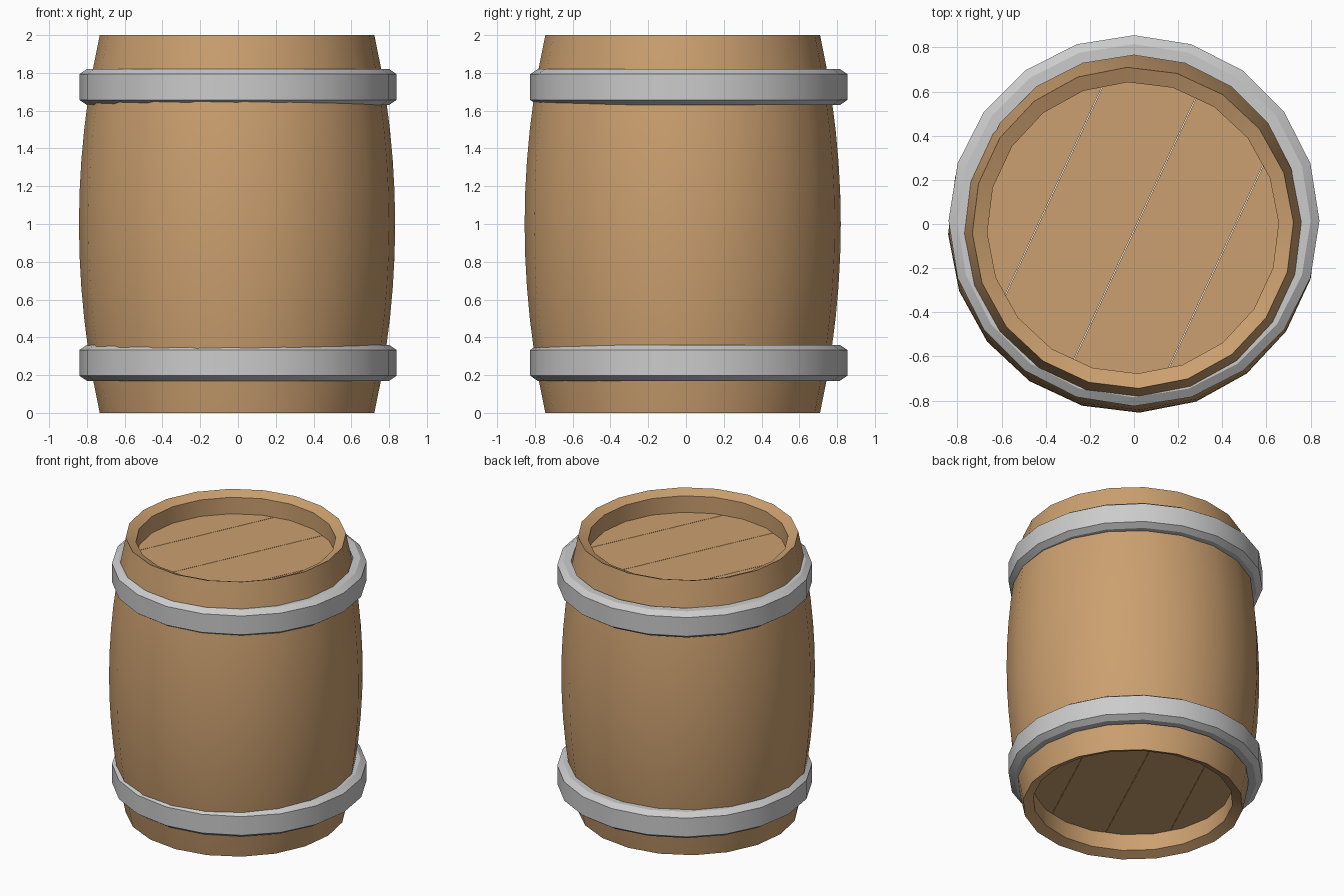
import bpy, bmesh, math
from mathutils import Vector

if "Cube" in bpy.data.objects:
    bpy.data.objects.remove(bpy.data.objects["Cube"])

SIDES = 20
TURN = math.radians(2)
CENTRE = Vector((-0.005, -0.0175, 0))

wood = bpy.data.materials.new("wood")
wood.diffuse_color = (0.60, 0.35, 0.16, 1)
wood.use_nodes = True
wood.node_tree.nodes["Principled BSDF"].inputs["Base Color"].default_value = wood.diffuse_color


def add_object(name, bm, material=None):
    bmesh.ops.recalc_face_normals(bm, faces=bm.faces[:])
    mesh = bpy.data.meshes.new(name)
    bm.to_mesh(mesh)
    bm.free()
    obj = bpy.data.objects.new(name, mesh)
    bpy.context.collection.objects.link(obj)
    if material:
        mesh.materials.append(material)
    bpy.ops.object.select_all(action='DESELECT')
    obj.select_set(True)
    bpy.context.view_layer.objects.active = obj
    bpy.ops.object.shade_smooth_by_angle(angle=math.radians(24))
    return obj


def lathe(name, profile, turn=0, material=None):
    """Spin a closed (radius, z) profile around the z axis."""
    bm = bmesh.new()
    rings = []
    for i in range(SIDES):
        a = turn + i * math.tau / SIDES
        rings.append([bm.verts.new((r * math.cos(a), r * math.sin(a), z)) for r, z in profile])
    n = len(profile)
    for i in range(SIDES):
        p, q = rings[i], rings[(i + 1) % SIDES]
        for j in range(n):
            k = (j + 1) % n
            bm.faces.new((p[j], q[j], q[k], p[k]))
    return add_object(name, bm, material)


# Barrel wall: bulged outside, bevelled rims, straight inside
steps = 12
outer = []
for i in range(steps + 1):
    z = 2 * i / steps
    outer.append((0.8375 - 0.11 * (z - 1) ** 2, z))
inner = [(0.66, 1.97), (0.66, 1.85), (0.66, 0.15), (0.66, 0.03)]
body = lathe("barrel_body", outer + inner, TURN, wood)
body.location = CENTRE

# Metal hoops with chamfered outer edges
hoop_profile = [(0.75, -0.095), (0.80, -0.095), (0.84, -0.068),
                (0.84, 0.068), (0.80, 0.095), (0.75, 0.095)]
for name, z in (("lower_hoop", 0.265), ("upper_hoop", 1.725)):
    hoop = lathe(name, hoop_profile, math.radians(90))
    hoop.location = (0, 0.015, z)


# Heads: a disc split into four planks with hairline gaps
def plank(name, z, lo, hi):
    bm = bmesh.new()
    bmesh.ops.create_cone(bm, cap_ends=True, segments=SIDES, radius1=0.662,
                          radius2=0.662, depth=0.05)
    first = min(math.atan2(v.co.y, v.co.x) % (math.tau / SIDES) for v in bm.verts)
    c, s = math.cos(TURN - first), math.sin(TURN - first)
    for v in bm.verts:
        x, y = v.co.xy
        v.co.xy = (c * x - s * y, s * x + c * y)
    a = math.radians(65 - 90)
    across = Vector((math.cos(a), math.sin(a), 0))
    for d, no in ((lo, -across), (hi, across)):
        bmesh.ops.bisect_plane(bm, geom=bm.verts[:] + bm.edges[:] + bm.faces[:],
                               plane_co=across * d, plane_no=no, clear_outer=True)
        bmesh.ops.holes_fill(bm, edges=[e for e in bm.edges if e.is_boundary])
    obj = add_object(name, bm, wood)
    obj.location = CENTRE + Vector((0, 0, z))


for label, z in (("top", 1.825), ("bottom", 0.175)):
    for i in range(4):
        lo = -0.80 + 0.405 * i
        plank(f"{label}_plank_{i + 1}", z, lo + 0.0015, lo + 0.4035)
